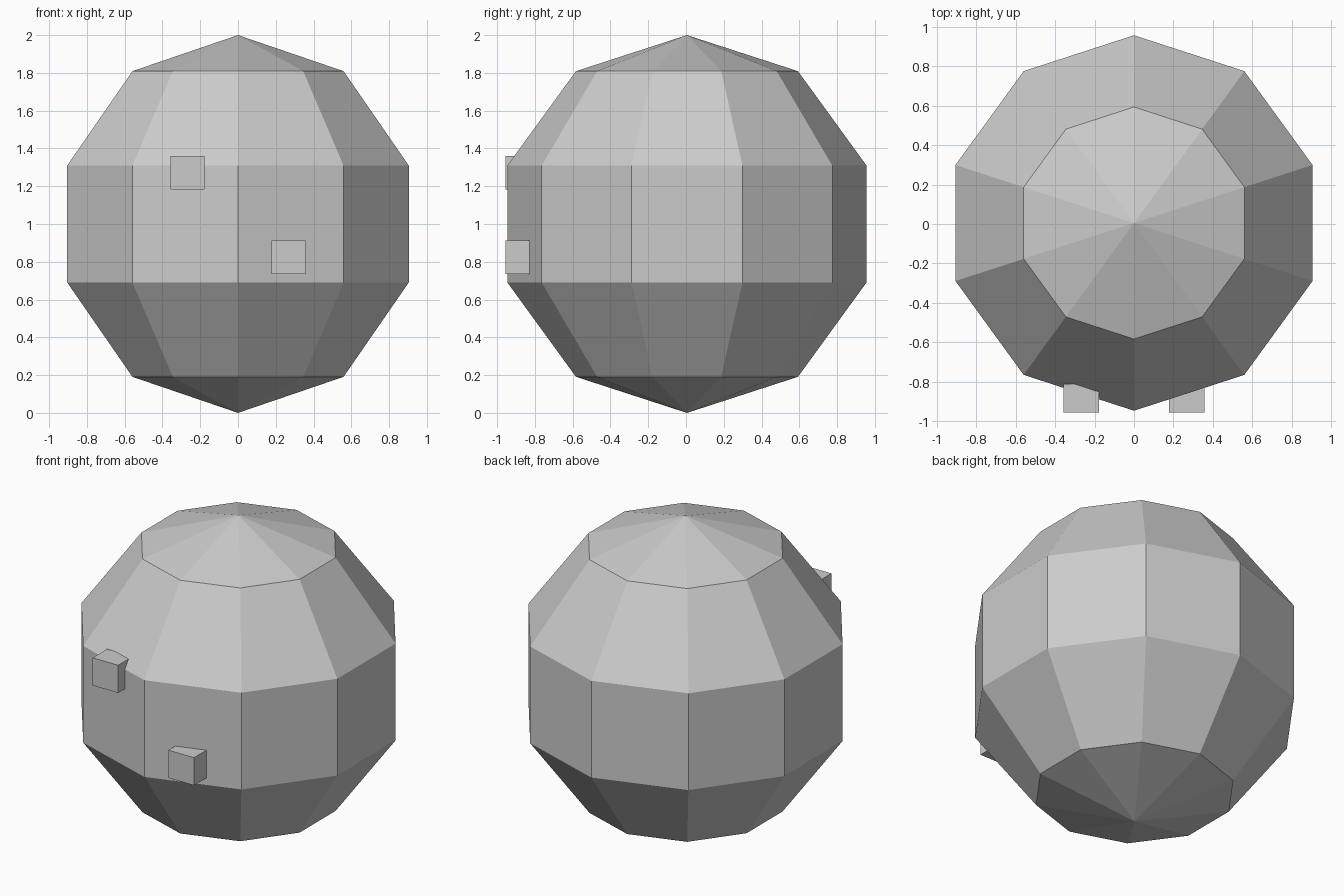
import bpy, bmesh, math
from mathutils import Matrix

if "Cube" in bpy.data.objects:
    bpy.data.objects.remove(bpy.data.objects["Cube"])

SIDES, BANDS, YC = 10, 5, 0.005

grey = bpy.data.materials.new("light_grey")
grey.diffuse_color = (0.6, 0.6, 0.6, 1)
grey.use_nodes = True
grey.node_tree.nodes["Principled BSDF"].inputs["Base Color"].default_value = grey.diffuse_color


def finish(name, bm):
    mesh = bpy.data.meshes.new(name)
    bm.to_mesh(mesh)
    bm.free()
    mesh.materials.append(grey)
    obj = bpy.data.objects.new(name, mesh)
    bpy.context.collection.objects.link(obj)
    return obj


# Faceted ball: rings of ten points between two poles, one point facing the front
bm = bmesh.new()
bottom = bm.verts.new((0, YC, 0))
top = bm.verts.new((0, YC, 2))
rings = []
for k in range(1, BANDS):
    a = math.pi * k / BANDS
    r, z = math.sin(a), 1 - math.cos(a)
    rings.append([bm.verts.new((r * math.cos(t), YC + r * math.sin(t), z))
                  for t in (math.radians(18 + 36 * i) for i in range(SIDES))])
for i in range(SIDES):
    j = (i + 1) % SIDES
    bm.faces.new((bottom, rings[0][j], rings[0][i]))
    bm.faces.new((top, rings[-1][i], rings[-1][j]))
    for lo, hi in zip(rings, rings[1:]):
        bm.faces.new((lo[i], lo[j], hi[j], hi[i]))
bm.normal_update()
# One underside facet at the front left is turned inside out
for f in bm.faces:
    c = f.calc_center_median()
    angle = math.degrees(math.atan2(c.y - YC, c.x)) % 360
    if c.z < 0.19 and abs(angle - 216) < 5:
        f.normal_flip()
finish("faceted_ball", bm)


# Two small blocks set into the front
def block(name, x, z):
    bm = bmesh.new()
    size = Matrix.Diagonal((0.18, 0.146, 0.177, 1))
    bmesh.ops.create_cube(bm, size=1, matrix=Matrix.Translation((x, -0.883, z)) @ size)
    finish(name, bm)


block("upper_left_block", -0.268, 1.272)
block("lower_right_block", 0.268, 0.825)
